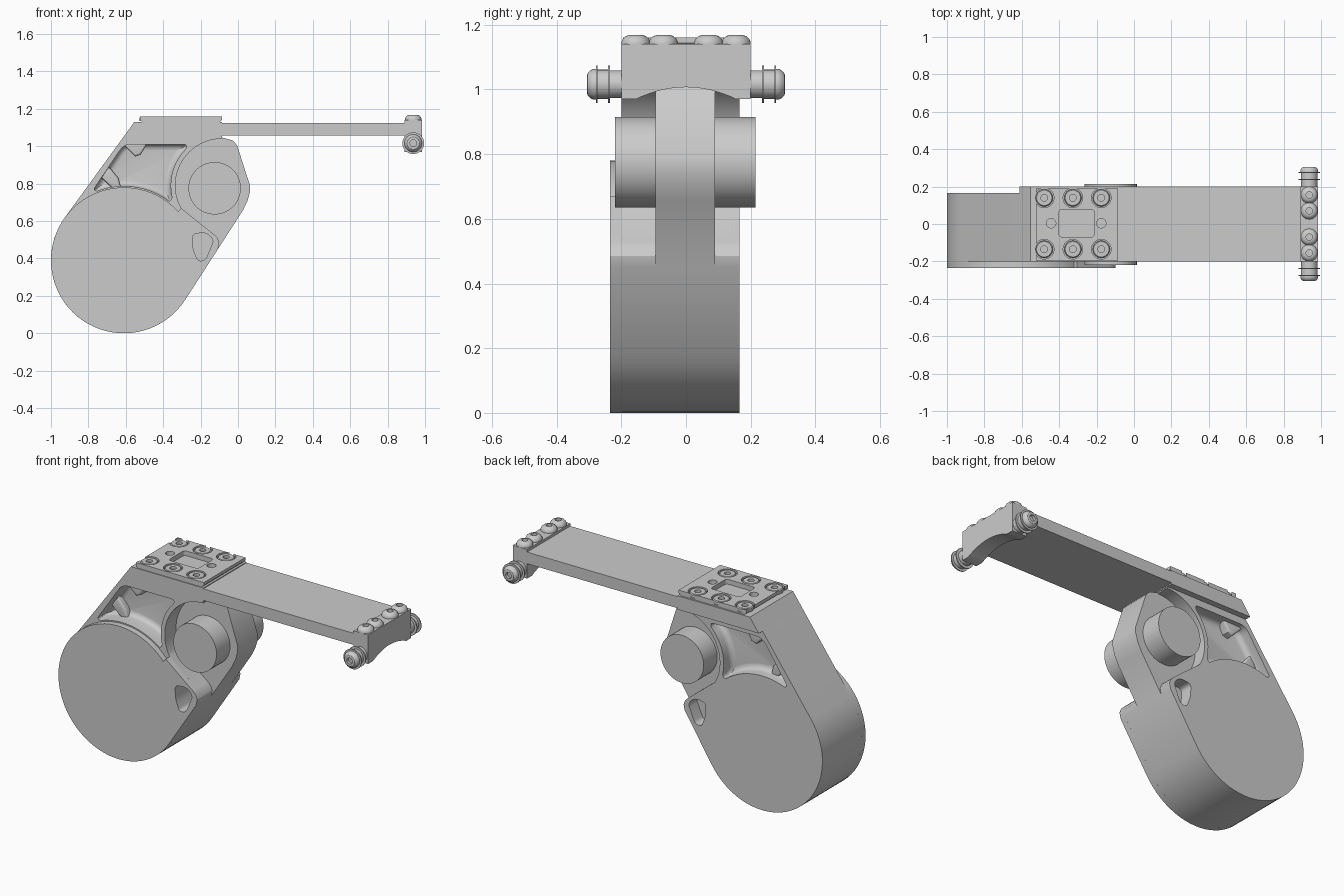
import bpy, bmesh
from math import sin, cos, pi, radians
from mathutils import Vector

if "Cube" in bpy.data.objects:
    bpy.data.objects.remove(bpy.data.objects["Cube"])


def finish(name, bm):
    bmesh.ops.remove_doubles(bm, verts=bm.verts, dist=1e-5)
    bmesh.ops.recalc_face_normals(bm, faces=bm.faces)
    me = bpy.data.meshes.new(name)
    bm.to_mesh(me)
    bm.free()
    ob = bpy.data.objects.new(name, me)
    bpy.context.collection.objects.link(ob)
    return ob


def place(p, h, axis):
    """2D profile point plus depth along the given axis."""
    u, v = p
    return {'x': (h, u, v), 'y': (u, h, v), 'z': (u, v, h)}[axis]


def prism(name, pts, axis, a, b, bevel=0.0):
    """Extruded profile; bevel rounds the edges of the cap at b."""
    bm = bmesh.new()
    lo = [bm.verts.new(place(p, a, axis)) for p in pts]
    hi = [bm.verts.new(place(p, b, axis)) for p in pts]
    bm.faces.new(lo)
    cap = bm.faces.new(hi)
    n = len(pts)
    for i in range(n):
        j = (i + 1) % n
        bm.faces.new((lo[i], lo[j], hi[j], hi[i]))
    bmesh.ops.recalc_face_normals(bm, faces=bm.faces)
    if bevel:
        bmesh.ops.bevel(bm, geom=list(cap.edges), offset=bevel, segments=4,
                        profile=0.5, affect='EDGES')
    return finish(name, bm)


def lathe(name, prof, axis, centre, sign=1, n=32):
    """Turned part: prof is (radius, height) pairs along the axis."""
    bm = bmesh.new()
    rings = []
    for r, h in prof:
        rings.append([bm.verts.new(Vector(centre) + Vector(place(
            (r * cos(2 * pi * i / n), r * sin(2 * pi * i / n)), h * sign, axis)))
            for i in range(n)])
    for A, B in zip(rings, rings[1:]):
        for i in range(n):
            j = (i + 1) % n
            bm.faces.new((A[i], A[j], B[j], B[i]))
    return finish(name, bm)


def arc(cx, cz, r, a, b, n):
    return [(cx + r * cos(radians(a + (b - a) * i / n)),
             cz + r * sin(radians(a + (b - a) * i / n))) for i in range(n + 1)]


def rounded(corners):
    """Polygon from (x, z, radius) corners, zero radius stays sharp."""
    out = []
    n = len(corners)
    for i, (x, z, r) in enumerate(corners):
        p = Vector((x, z))
        if r == 0:
            out.append((x, z))
            continue
        q = p + (Vector(corners[i - 1][:2]) - p).normalized() * r
        s = p + (Vector(corners[(i + 1) % n][:2]) - p).normalized() * r
        for k in range(6):
            t = k / 5
            out.append(tuple(q * (1 - t) ** 2 + p * 2 * t * (1 - t) + s * t * t))
    return out


def cut(ob, cutters):
    for c in cutters:
        c.hide_render = True
        m = ob.modifiers.new('cut', 'BOOLEAN')
        m.operation, m.solver, m.object = 'DIFFERENCE', 'EXACT', c
        bpy.context.view_layer.objects.active = ob
        bpy.ops.object.modifier_apply(modifier=m.name)


def rect(x0, x1, z0, z1):
    return [(x0, z0), (x1, z0), (x1, z1), (x0, z1)]


# Profiles of the housing
DX, DZ, DR = -0.61, 0.39, 0.39
lobe = [(.027, .658), (.05, .705), (.064, .754), (.064, .79), (-.005, 1.005),
        (-.027, 1.03), (-.096, 1.05)]
outline = arc(DX, DZ, DR, 143.8, 327.2, 40) + lobe + [(-.612, 1.05)]
recess = arc(-.085, .79, .25, 90, 209, 24) + [
    (-.13, .53), (-.11, .51), (-.1, .485), (-.107, .45), (-.09, .43),
    (.2, .43), (.2, 1.1), (-.085, 1.1)]
pocket = rounded([(-.775, .765, .02), (-.61, 1.01, .04), (-.269, 1.01, .025)]
                 + [(x, z, 0) for x, z in arc(-.085, .79, .275, 135, 193, 12)]
                 + [(-.362, .70, .02)]
                 + [(x, z, 0) for x, z in arc(DX, DZ, .397, 57, 111, 18)])
slot = rounded([(-.245, .53, .025), (-.165, .54, .035), (-.13, .495, .02),
                (-.175, .39, .02), (-.215, .385, .02), (-.24, .45, .02)])

# Main housing with pockets on both faces
housing = prism('housing', outline, 'y', -.2, .165)
slot_cut = prism('slot_cutter', slot, 'y', -.3, -.095)
cutters = [slot_cut, prism('slot_cutter_back', slot, 'y', .25, .09)]
for side, outer, floor in (('front', -.3, -.095), ('back', .3, .09)):
    cutters.append(prism('recess_cutter_' + side, recess, 'y', outer, floor))
    cutters.append(prism('pocket_cutter_' + side, pocket, 'y', outer, floor, .03))
cut(housing, cutters)

# Raised front cover over the drum
cover = prism('drum_cover', arc(DX, DZ, DR, 42, 327.2, 56) + [
    (-.107, .45), (-.1, .485), (-.11, .51), (-.13, .53), (-.304, .669)],
    'y', -.235, -.2)
cut(cover, [slot_cut])
for c in cutters:
    bpy.data.objects.remove(c)

# Small gussets in the pockets, beneath the screw seats
for side, a, b in (('front', -.165, -.09), ('back', .14, .085)):
    prism('pocket_gusset_' + side,
          [(-.62, 1.015), (-.55, .945), (-.52, .955), (-.485, 1.015)], 'y', b, a, .012)
    prism('pocket_rib_' + side,
          [(-.73, .83), (-.69, .89), (-.64, .83), (-.625, .775), (-.66, .765)],
          'y', b, a * .8, .012)

# Pivot shaft
lathe('pivot_shaft', [(0, -.22), (.14, -.22), (.14, .215), (0, .215)], 'y',
      (-.125, 0, .775), n=64)

# Head slab, arm
prism('head_slab', [(-.612, 1.05), (-.085, 1.05), (-.085, 1.13), (-.554, 1.13)],
      'y', -.2, .2)
prism('arm', rect(-.1, .9, 1.057, 1.125), 'y', -.2, .2)

# Mounting pad with counterbores, dowel holes and a window
pad = prism('mounting_pad', [(-.51, 1.128), (-.1, 1.128), (-.085, 1.143),
            (-.085, 1.16), (-.525, 1.16), (-.525, 1.14)], 'y', -.195, .19)
seats = [(x, y) for x in (-.48, -.327, -.175) for y in (-.135, .14)]
holes = [prism('seat_cutter', arc(x, y, .052, 0, 348.75, 31), 'z', 1.138, 1.2)
         for x, y in seats]
holes += [prism('dowel_cutter', arc(x, .004, .025, 0, 345, 23), 'z', 1.132, 1.2)
          for x in (-.443, -.175)]
win = rounded([(-.402, -.07, .02), (-.212, -.07, .02), (-.212, .077, .02), (-.402, .077, .02)])
holes.append(prism('window_cutter', win, 'z', 1.132, 1.2))
cut(pad, holes)
for h in holes:
    bpy.data.objects.remove(h)
for i, (x, y) in enumerate(seats):
    lathe('pad_screw_%d' % (i + 1),
          [(0, 1.135), (.046, 1.135), (.046, 1.153), (.041, 1.158),
           (.018, 1.158), (.018, 1.143), (0, 1.143)], 'z', (x, y, 0))

# End bracket with an arched underside
prism('end_bracket', [(-.2, .97)] + [(-.155 + .31 * i / 16,
      .97 + .037 * (1 - (i / 8 - 1) ** 2)) for i in range(17)]
      + [(.2, .97), (.2, 1.14), (-.2, 1.14)], 'x', .89, .983)
dome = [(.045, 0), (.045, .008), (.04, .018), (.031, .026), (.022, .029),
        (.017, .029), (.017, .014), (0, .014)]
for i, y in enumerate((-.155, -.07, .07, .155)):
    lathe('bracket_screw_%d' % (i + 1), [(0, 0)] + dome, 'z', (.937, y, 1.139))

# Side bolts with two thin washers each
for side, s in (('front', -1), ('back', 1)):
    lathe('side_bolt_' + side,
          [(0, .19), (.043, .19), (.043, .235), (.058, .235), (.058, .241),
           (.045, .241), (.045, .273), (.058, .273), (.058, .279)]
          + [(r * 1.05, h + .279) for r, h in dome[:4]]
          + [(.024, .306), (.018, .306), (.018, .29), (0, .29)],
          'y', (.937, 0, 1.016), s)

# Smooth curved faces, keep edges crisp
bpy.ops.object.select_all(action='SELECT')
bpy.context.view_layer.objects.active = housing
bpy.ops.object.shade_smooth_by_angle(angle=radians(30))
